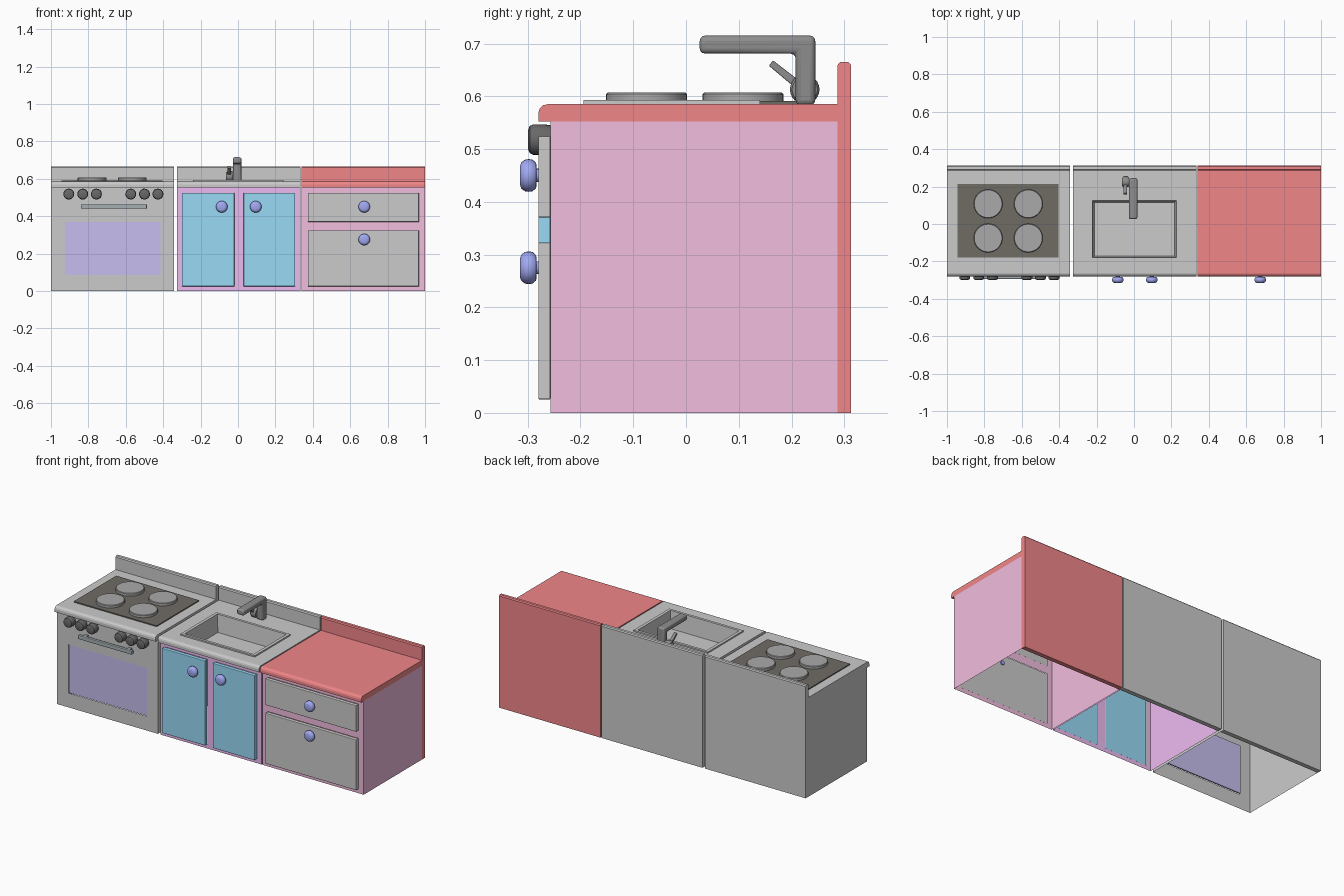
import bpy, bmesh, math
from mathutils import Matrix, Vector

if "Cube" in bpy.data.objects:
    bpy.data.objects.remove(bpy.data.objects["Cube"])

def mat(name, r, g, b):
    m = bpy.data.materials.new(name)
    m.diffuse_color = (r, g, b, 1)
    m.use_nodes = True
    m.node_tree.nodes["Principled BSDF"].inputs["Base Color"].default_value = m.diffuse_color
    return m

RED = mat("red", .88, .24, .25)
PINK = mat("pink", .88, .51, .73)
VIOLET = mat("violet", .85, .50, .88)
BLUE = mat("blue", .32, .70, .92)
KNOB = mat("knob_blue", .36, .40, .90)
GLASS = mat("oven_glass", .57, .51, .86)
BLACK = mat("black", .14, .14, .14)
PLATE = mat("plate_black", .16, .15, .13)
DARK = mat("faucet_dark", .27, .27, .27)
BURNER = mat("burner_grey", .40, .40, .40)
BASIN = mat("basin_grey", .52, .52, .52)
STEEL = mat("handle_steel", .38, .43, .45)

FRONT, BACK, TOP = -.257, .287, .552

def finish(bm, name, m=None, bevel=0, segs=2, recalc=True):
    if recalc:
        bmesh.ops.recalc_face_normals(bm, faces=bm.faces)
    me = bpy.data.meshes.new(name)
    bm.to_mesh(me)
    bm.free()
    ob = bpy.data.objects.new(name, me)
    bpy.context.collection.objects.link(ob)
    if m:
        me.materials.append(m)
    if bevel:
        b = ob.modifiers.new("bevel", 'BEVEL')
        b.width, b.segments, b.limit_method = bevel, segs, 'ANGLE'
    return ob

def smooth(ob):
    bpy.ops.object.select_all(action='DESELECT')
    ob.select_set(True)
    bpy.context.view_layer.objects.active = ob
    bpy.ops.object.shade_smooth_by_angle(angle=math.radians(40))
    return ob

def box(name, x0, x1, y0, y1, z0, z1, m=None, bevel=0, segs=2):
    bm = bmesh.new()
    bmesh.ops.create_cube(bm, size=1)
    for v in bm.verts:
        v.co = ((x0 + x1) / 2 + v.co.x * (x1 - x0), (y0 + y1) / 2 + v.co.y * (y1 - y0),
                (z0 + z1) / 2 + v.co.z * (z1 - z0))
    return finish(bm, name, m, bevel, segs)

def prism(name, profile, x0, x1, m=None, bevel=0, segs=2):
    """Extrude a (y, z) profile along x."""
    bm = bmesh.new()
    f = bm.faces.new([bm.verts.new((x0, y, z)) for y, z in profile])
    new = bmesh.ops.extrude_face_region(bm, geom=[f])['geom']
    bmesh.ops.translate(bm, vec=(x1 - x0, 0, 0),
                        verts=[g for g in new if isinstance(g, bmesh.types.BMVert)])
    return finish(bm, name, m, bevel, segs)

def lathe(name, profile, origin, axis, m, sides=24):
    """Turn a (radius, height) profile about an axis."""
    bm = bmesh.new()
    vs = [bm.verts.new((r, 0, h)) for r, h in profile]
    es = [bm.edges.new(p) for p in zip(vs, vs[1:])]
    bmesh.ops.spin(bm, geom=vs + es, axis=(0, 0, 1), cent=(0, 0, 0),
                   angle=math.tau, steps=sides, use_merge=True)
    bmesh.ops.remove_doubles(bm, verts=bm.verts, dist=1e-5)
    rot = Vector((0, 0, 1)).rotation_difference(Vector(axis)).to_matrix().to_4x4()
    bm.transform(Matrix.Translation(origin) @ rot)
    return smooth(finish(bm, name, m))

def shell(name, x0, x1, holes, m=None):
    """Thin open-bottomed cabinet: two sides and a front with openings."""
    bm = bmesh.new()
    def quad(*pts):
        bm.faces.new([bm.verts.new(p) for p in pts])
    xs = sorted({x0, x1, *[h[i] for h in holes for i in (0, 1)]})
    zs = sorted({0, TOP, *[h[i] for h in holes for i in (2, 3)]})
    for a, b in zip(xs, xs[1:]):
        for c, d in zip(zs, zs[1:]):
            if not any(h[0] <= a and b <= h[1] and h[2] <= c and d <= h[3] for h in holes):
                quad((a, FRONT, c), (b, FRONT, c), (b, FRONT, d), (a, FRONT, d))
    quad((x0, FRONT, 0), (x0, FRONT, TOP), (x0, BACK, TOP), (x0, BACK, 0))
    quad((x1, FRONT, 0), (x1, BACK, 0), (x1, BACK, TOP), (x1, FRONT, TOP))
    bmesh.ops.remove_doubles(bm, verts=bm.verts, dist=1e-5)
    return finish(bm, name, m, recalc=False)

# Worktops with full-height back panels
TOP_PROFILE = [(-.28, TOP), (-.28, .568), (-.277, .577), (-.271, .583), (-.262, .585),
               (BACK, .585), (BACK, .659), (.292, .665), (.308, .665), (.313, .659),
               (.313, 0), (BACK, 0), (BACK, TOP)]
UNITS = {"stove": (-1, -.343, None), "sink": (-.327, .333, None), "drawer": (.34, 1, RED)}
tops = {n: prism(n + "_worktop", TOP_PROFILE, a, b, m) for n, (a, b, m) in UNITS.items()}

# Cabinet shells
window = (-.925, -.415, .085, .37)
doors = [(-.3, -.02, .025, .525), (.03, .305, .025, .525)]
drawers = [(.373, .967, .025, .323), (.373, .967, .37, .525)]
shell("stove_body", -1, -.343, [window])
shell("sink_cabinet", -.327, .333, doors, VIOLET)
shell("drawer_cabinet", .34, 1, drawers, PINK)

# Oven window, doors and drawer fronts
box("oven_window", *window[:2], -.254, -.246, *window[2:], GLASS)
for i, (a, b, c, d) in enumerate(doors):
    box(f"sink_door_{i}", a, b, -.28, FRONT, c, d, BLUE, .003)
for i, (a, b, c, d) in enumerate(drawers):
    box(f"drawer_front_{i}", a, b, -.28, FRONT, c, d, None, .003)

# Door and drawer knobs
ROUND = [(0, -.03), (.012, -.03), (.012, .003), (.024, .004), (.03, .011), (.031, .018),
         (.03, .025), (.025, .032), (.017, .035), (0, .035)]
for i, (x, z) in enumerate([(-.087, .45), (.095, .45), (.675, .45), (.675, .275)]):
    lathe(f"pull_knob_{i}", ROUND, (x, -.28, z), (0, -1, 0), KNOB)

# Stove control knobs
DIAL = [(0, 0), (.027, 0), (.029, .012), (.029, .032), (.026, .039), (.019, .042), (0, .042)]
for i, x in enumerate([-.905, -.83, -.757, -.573, -.5, -.428]):
    lathe(f"stove_dial_{i}", DIAL, (x, FRONT, .518), (0, -1, 0), BLACK)

# Oven handle
box("oven_handle", -.84, -.487, -.294, -.276, .44, .463, STEEL, .004)
for i, x in enumerate((-.815, -.53)):
    box(f"handle_foot_{i}", x, x + .018, -.28, FRONT, .443, .46, STEEL)

# Hob plate and burners
box("hob_plate", -.945, -.405, -.18, .215, .58, .591, PLATE)
for i, (x, y) in enumerate([(x, y) for x in (-.78, -.565) for y in (-.075, .108)]):
    lathe(f"burner_{i}", [(0, 0), (.077, 0), (.077, .015), (.074, .018), (0, .018)],
          (x, y, .589), (0, 0, 1), BURNER, 32)

# Sink opening in the worktop
cutter = box("sink_cutter", -.222, .227, -.18, .126, .5, .7)
cutter.hide_render = True
cut = tops["sink"].modifiers.new("opening", 'BOOLEAN')
cut.operation, cut.object, cut.solver = 'DIFFERENCE', cutter, 'EXACT'
bpy.context.view_layer.objects.active = tops["sink"]
bpy.ops.object.modifier_apply(modifier="opening")
bpy.data.objects.remove(cutter)

# Basin: rim, walls and floor from stacked rectangles
bm = bmesh.new()
rings = [[bm.verts.new((.0025 + sx * hx, -.027 + sy * hy, z))
          for sx, sy in ((-1, -1), (1, -1), (1, 1), (-1, 1))]
         for hx, hy, z in [(.242, .167, .584), (.242, .167, .593), (.224, .152, .593),
                           (.215, .143, .49)]]
for lo, hi in zip(rings, rings[1:]):
    for k in range(4):
        bm.faces.new((lo[k], lo[k - 3], hi[k - 3], hi[k]))
bm.faces.new(rings[-1])
finish(bm, "sink_basin", BASIN, recalc=False)

# Faucet: post with spout, valve and lever
smooth(prism("faucet", [(.208, .583), (.245, .583), (.245, .715), (.026, .715),
                        (.026, .681), (.208, .681)], -.028, .018, DARK, .01, 3))
lathe("faucet_valve", [(0, 0), (.024, 0), (.028, .006), (.028, .028), (.022, .036), (0, .036)],
      (-.027, .225, .613), (-1, 0, 0), DARK)
prism("faucet_lever", [(.157, .658), (.165, .668), (.222, .624), (.214, .61)],
      -.056, -.038, DARK, .002)
